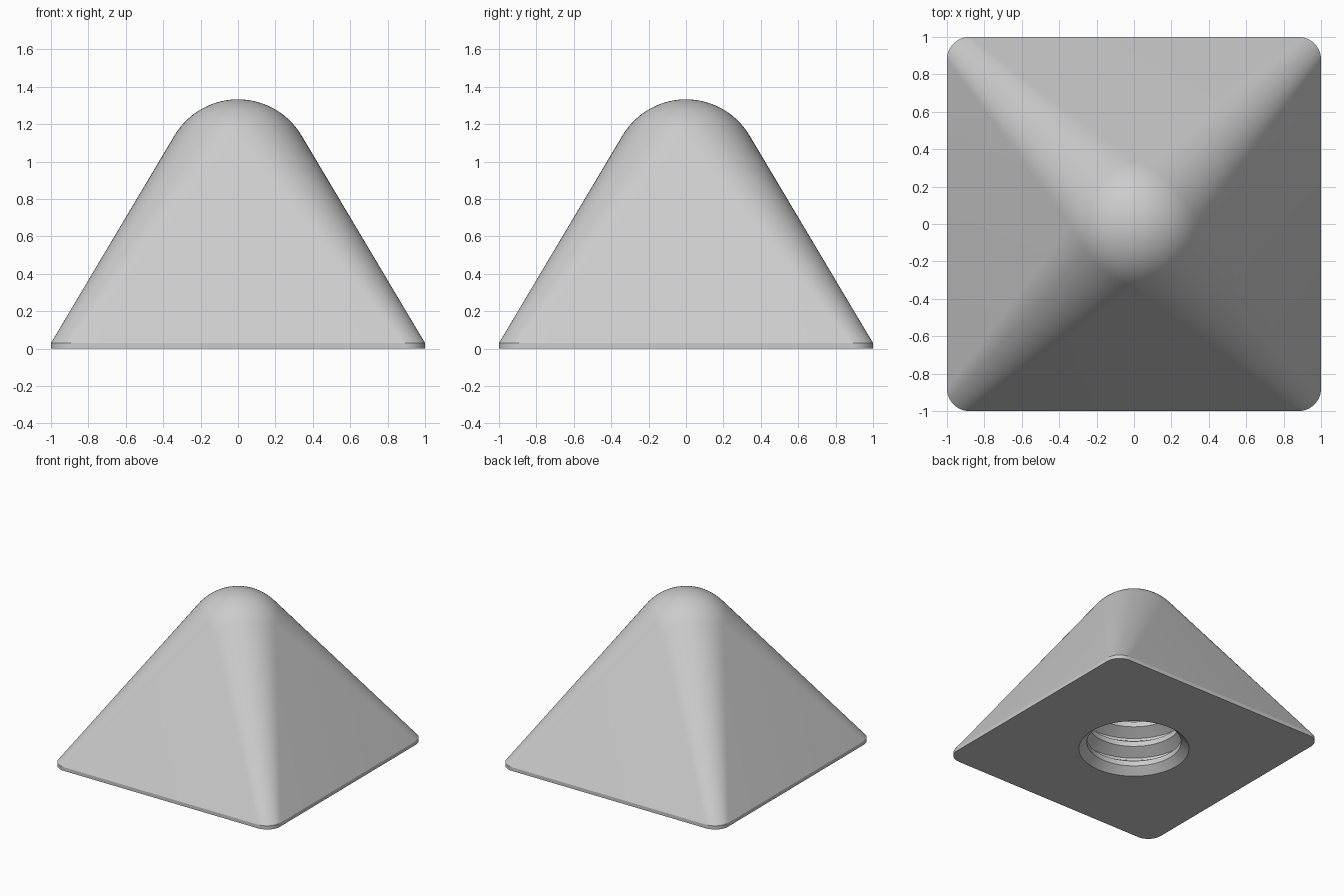
import bpy, bmesh, math
from mathutils import Vector

if "Cube" in bpy.data.objects:
    bpy.data.objects.remove(bpy.data.objects["Cube"])

R, CZ = 0.395, 0.938            # dome radius and centre height
CORNER, RIM = 0.12, 0.03        # base corner radius, base edge thickness
ARC, CAP, SEG = 16, 14, 96      # segments per corner, dome rings, hole sides
HOLE_TOP = 0.72

grey = bpy.data.materials.new("light grey")
grey.diffuse_color = (0.6, 0.6, 0.6, 1)
grey.use_nodes = True
grey.node_tree.nodes["Principled BSDF"].inputs["Base Color"].default_value = grey.diffuse_color

bm = bmesh.new()

# Outline of the rounded square base, and the tilt at which each line meets the dome
outline = []
for quarter in range(4):
    mid = math.radians(45 + 90 * quarter)
    centre = Vector((math.cos(mid), math.sin(mid))) * (1 - CORNER) * math.sqrt(2)
    for i in range(ARC + 1):
        a = math.radians(90 * quarter + 90 * i / ARC)
        u = Vector((math.cos(a), math.sin(a)))
        p = centre + u * CORNER
        d, h = p.dot(u), CZ - RIM
        tilt = math.acos(R / math.hypot(d, h)) - math.atan2(h, d)
        outline.append((p, u, tilt))


def ring(points):
    return [bm.verts.new(p) for p in points]


def bridge(a, b):
    n = len(a)
    for i in range(n):
        j = (i + 1) % n
        bm.faces.new((a[i], a[j], b[j], b[i]))


# Base edge, sloping sides and dome
bottom = ring([(p.x, p.y, 0) for p, u, t in outline])
rows = [bottom, ring([(p.x, p.y, RIM) for p, u, t in outline])]
for k in range(CAP):
    pts = []
    for p, u, t in outline:
        e = t + (math.pi / 2 - t) * k / CAP
        pts.append((u.x * R * math.cos(e), u.y * R * math.cos(e), CZ + R * math.sin(e)))
    rows.append(ring(pts))
for a, b in zip(rows, rows[1:]):
    bridge(a, b)
tip = bm.verts.new((0, 0, CZ + R))
for i in range(len(outline)):
    bm.faces.new((rows[-1][i], rows[-1][(i + 1) % len(outline)], tip))

# Hole profile: chamfered mouth, then repeated thread ridges
PITCH, MINOR, MAJOR = 0.17, 0.355, 0.44
profile = [(0.415, 0), (MINOR, 0.055)]
z = 0.055
while z + PITCH < HOLE_TOP:
    profile += [(MINOR, z + 0.043), (MAJOR, z + 0.096), (MAJOR, z + 0.117), (MINOR, z + PITCH)]
    z += PITCH
profile.append((MINOR, HOLE_TOP))
hole = [ring([(r * math.cos(2 * math.pi * i / SEG), r * math.sin(2 * math.pi * i / SEG), z)
              for i in range(SEG)]) for r, z in profile]
for a, b in zip(hole, hole[1:]):
    bridge(a, b)
bm.faces.new(hole[-1])

# Merge the points shared by neighbouring corners
bmesh.ops.remove_doubles(bm, verts=bm.verts[:], dist=1e-5)

# Underside between the base outline and the hole mouth
rim_edges = [e for e in bm.edges if e.is_boundary and all(abs(v.co.z) < 1e-6 for v in e.verts)]
bmesh.ops.triangle_fill(bm, use_beauty=True, use_dissolve=False, edges=rim_edges, normal=(0, 0, -1))
bmesh.ops.recalc_face_normals(bm, faces=bm.faces[:])

mesh = bpy.data.meshes.new("rounded_pyramid")
bm.to_mesh(mesh)
bm.free()
mesh.materials.append(grey)
body = bpy.data.objects.new("rounded_pyramid", mesh)
bpy.context.collection.objects.link(body)
bpy.context.view_layer.objects.active = body
body.select_set(True)
bpy.ops.object.shade_smooth_by_angle(angle=math.radians(25))
